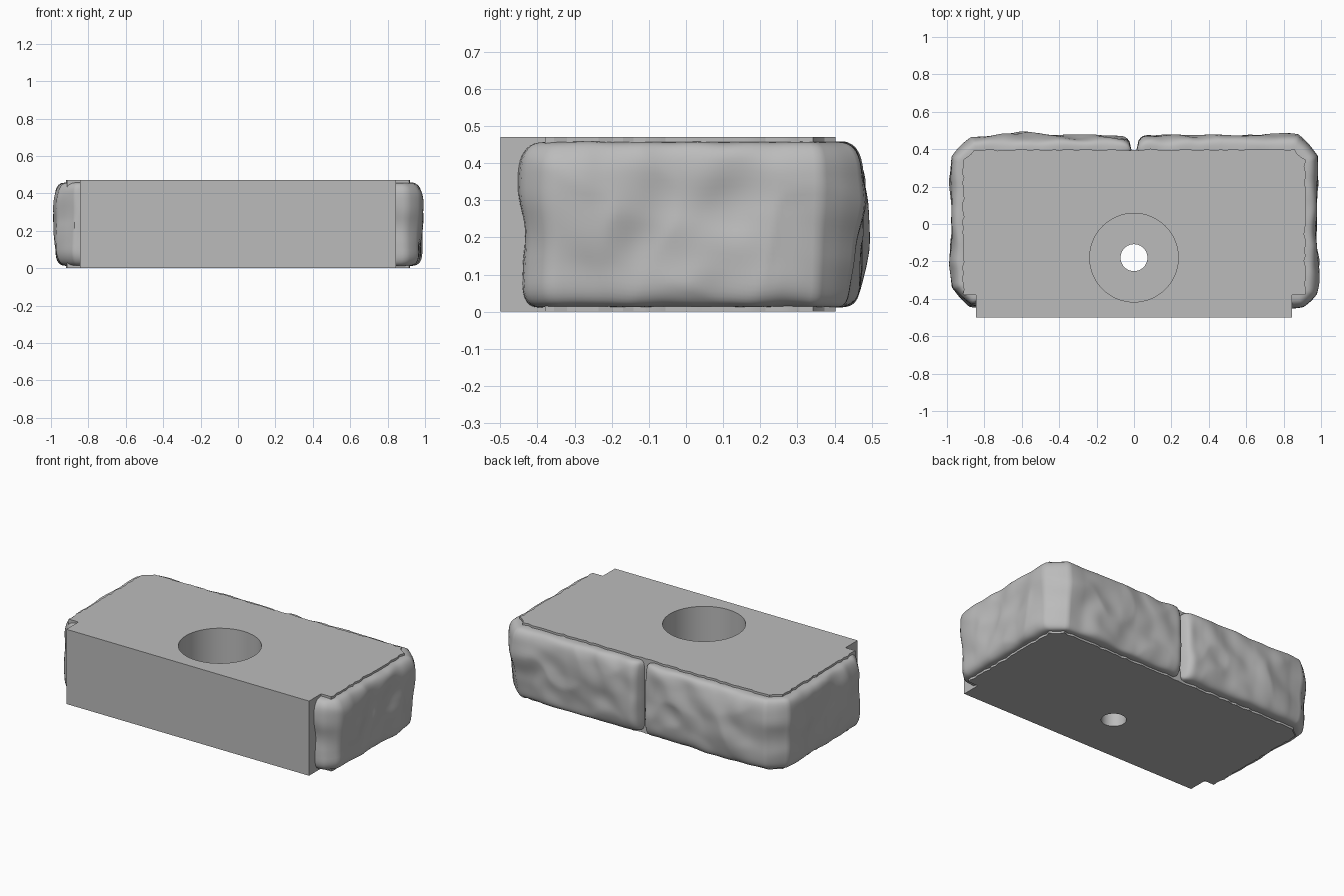
import bpy, bmesh, math, random
from mathutils import Vector, noise

random.seed(4)
HEIGHT = 0.47
BORE = (0, -0.18)

cube = bpy.data.objects.get("Cube")
if cube:
    bpy.data.objects.remove(cube, do_unlink=True)

grey = bpy.data.materials.new("stone grey")
grey.use_nodes = True
grey.diffuse_color = (0.5, 0.5, 0.5, 1)
grey.node_tree.nodes["Principled BSDF"].inputs["Base Color"].default_value = (0.5, 0.5, 0.5, 1)


def make_object(name, bm):
    bmesh.ops.recalc_face_normals(bm, faces=bm.faces)
    mesh = bpy.data.meshes.new(name)
    bm.to_mesh(mesh)
    bm.free()
    mesh.materials.append(grey)
    obj = bpy.data.objects.new(name, mesh)
    bpy.context.scene.collection.objects.link(obj)
    return obj


def select_only(obj):
    bpy.ops.object.select_all(action='DESELECT')
    obj.select_set(True)
    bpy.context.view_layer.objects.active = obj


def resample(points, step):
    out = []
    for a, b in zip(points, points[1:]):
        a, b = Vector(a), Vector(b)
        n = max(1, round((b - a).length / step))
        out += [a.lerp(b, i / n) for i in range(n)]
    return out + [Vector(points[-1])]


# Core block: a straight front with ragged sides and back
def core_side():
    edge = resample([(0, 0.397), (0.85, 0.397), (0.915, 0.34), (0.915, -0.38)], 0.03)
    ragged = [p + Vector((random.uniform(-.006, .006), random.uniform(-.006, .006))) for p in edge[1:-1]]
    return [edge[0]] + ragged + [Vector(p) for p in ((0.915, -0.38), (0.845, -0.38), (0.845, -0.5))]


right_half = [Vector((-p.x, p.y)) for p in core_side()[1:]]
outline = core_side() + right_half[::-1]
bm = bmesh.new()
base = bm.faces.new([bm.verts.new((p.x, p.y, 0)) for p in outline])
top = bmesh.ops.extrude_face_region(bm, geom=[base])
bmesh.ops.translate(bm, vec=(0, 0, HEIGHT), verts=[v for v in top["geom"] if isinstance(v, bmesh.types.BMVert)])
core = make_object("core_block", bm)


# Stepped bore: wide recess from the top, narrow hole below
def cut_bore(name, radius, low, high):
    bm = bmesh.new()
    bmesh.ops.create_cone(bm, cap_ends=True, segments=64, radius1=radius, radius2=radius, depth=high - low)
    bmesh.ops.translate(bm, vec=(*BORE, (low + high) / 2), verts=bm.verts)
    cutter = make_object(name, bm)
    cutter.hide_render = True
    mod = core.modifiers.new(name, 'BOOLEAN')
    mod.operation = 'DIFFERENCE'
    mod.solver = 'EXACT'
    mod.object = cutter
    select_only(core)
    bpy.ops.object.modifier_apply(modifier=name)
    bpy.data.objects.remove(cutter, do_unlink=True)


cut_bore("wide_recess", 0.237, 0.12, 0.6)
cut_bore("narrow_hole", 0.072, -0.1, 0.3)
select_only(core)
bpy.ops.object.shade_smooth_by_angle(angle=math.radians(20))


# Rough stone face swept around one rear corner
def stone(name, side, front_cut, seed):
    path = resample([(0.012, 0.39), (0.84, 0.39), (0.9, 0.33), (0.9, -0.37 + front_cut),
                     (0.9 - front_cut, -0.37), (0.8, -0.37)], 0.012)
    rows, count = 44, len(path)
    bm = bmesh.new()
    grid = []
    for i, p in enumerate(path):
        tangent = (path[min(i + 5, count - 1)] - path[max(i - 5, 0)]).normalized()
        normal = Vector((-tangent.y, tangent.x))
        # round the end beside the rear joint
        d = min(1, (p.x - 0.012) / 0.07) if p.y > 0.385 else 1
        end = (1 - (1 - d) ** 3) ** 0.5
        column = []
        for j in range(rows + 1):
            a = -math.pi / 2 + math.pi * j / rows
            c, s = max(0, math.cos(a)), math.sin(a)
            r = (c ** 4 + abs(s) ** 4) ** -0.25
            out, up = c * r, s * r
            z = HEIGHT / 2 + up * 0.222 * (0.88 + 0.12 * end)
            q = Vector((p.x, p.y, z)) + Vector((seed, 0, 0))
            chips = 0.022 * noise.noise(q * 3.5) + 0.012 * noise.noise(q * 8)
            crease = 0.02 * abs(noise.noise(q * 4 + Vector((5, 2, 9))))
            depth = out * end * (0.087 + chips - crease)
            z += 0.012 * noise.noise(q * 9 + Vector((0, 7, 0))) * out
            x = min(1.0, p.x + normal.x * depth)
            y = min(0.5, p.y + normal.y * depth)
            column.append(bm.verts.new((side * x, y, z)))
        grid.append(column)
    for a, b in zip(grid, grid[1:]):
        for j in range(rows):
            bm.faces.new((a[j], b[j], b[j + 1], a[j + 1]))
    obj = make_object(name, bm)
    # make sure the shell faces outwards
    if sum(f.normal.x * f.center.x + f.normal.y * f.center.y for f in obj.data.polygons) < 0:
        obj.data.flip_normals()
    select_only(obj)
    bpy.ops.object.shade_smooth_by_angle(angle=math.radians(40))


stone("left_stone", 1, 0.03, 3.0)
stone("right_stone", -1, 0.06, 11.0)
